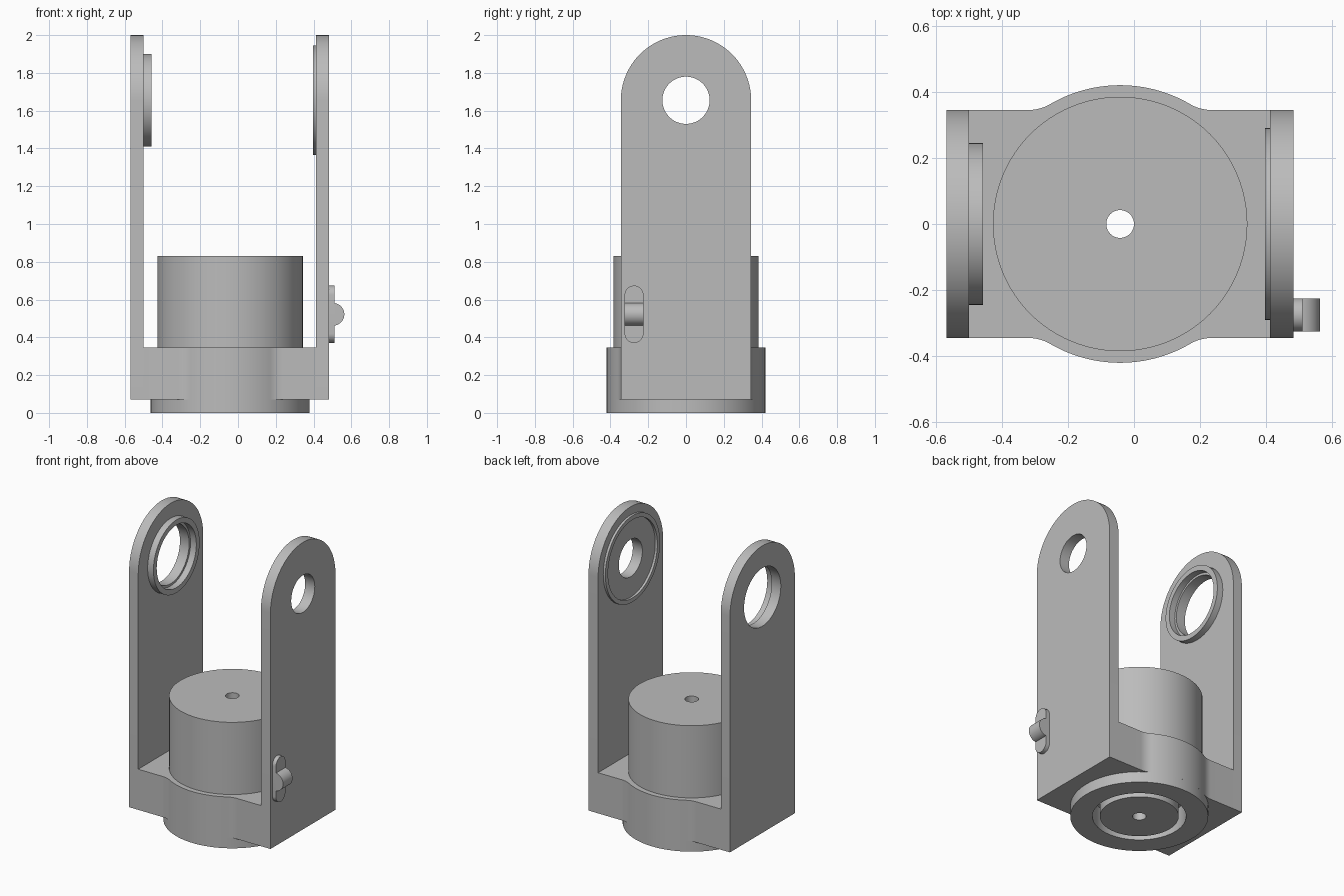
import bpy, bmesh
from math import sin, cos, pi, sqrt, atan2
from mathutils import Matrix, Vector

if "Cube" in bpy.data.objects:
    bpy.data.objects.remove(bpy.data.objects["Cube"], do_unlink=True)

# One plain grey for everything
grey = bpy.data.materials.new("machined_grey")
grey.use_nodes = True
GREY = (0.5, 0.5, 0.5, 1)
grey.diffuse_color = GREY
grey.node_tree.nodes["Principled BSDF"].inputs["Base Color"].default_value = GREY

CX = -0.042          # axis of the round housing
PIVOT_Z = 1.655      # height of the arm bores
HALF = 0.345         # half width of the arms
# Maps a flat outline (u, v) to (y, z), with thickness along x
SIDEWAYS = Matrix(((0, 0, 1, 0), (1, 0, 0, 0), (0, 1, 0, 0), (0, 0, 0, 1)))
# Maps a flat outline (u, v) to (x, z), with thickness along -y
FRONTAL = Matrix.Rotation(pi / 2, 4, "X")


def arc(cx, cy, r, a0, a1, n=32):
    return [(cx + r * cos(a0 + (a1 - a0) * i / n), cy + r * sin(a0 + (a1 - a0) * i / n))
            for i in range(n + 1)]


def circle(cx, cy, r):
    return arc(cx, cy, r, 0, 2 * pi, 96)[:-1]


def finish(bm, name):
    bmesh.ops.remove_doubles(bm, verts=bm.verts, dist=1e-5)
    bmesh.ops.recalc_face_normals(bm, faces=bm.faces)
    mesh = bpy.data.meshes.new(name)
    bm.to_mesh(mesh)
    bm.free()
    mesh.materials.append(grey)
    obj = bpy.data.objects.new(name, mesh)
    bpy.context.collection.objects.link(obj)
    bpy.ops.object.select_all(action="DESELECT")
    obj.select_set(True)
    bpy.context.view_layer.objects.active = obj
    bpy.ops.object.shade_smooth_by_angle(angle=pi / 6)
    return obj


def slab(name, loops, lo, hi, matrix=Matrix()):
    """Extrude an outline (first loop) with holes (other loops) from lo to hi."""
    bm = bmesh.new()
    edges = []
    for loop in loops:
        vs = [bm.verts.new((u, v, lo)) for u, v in loop]
        edges += [bm.edges.new((a, b)) for a, b in zip(vs, vs[1:] + vs[:1])]
    bmesh.ops.triangle_fill(bm, edges=edges, use_beauty=True, normal=(0, 0, 1))
    bmesh.ops.dissolve_limit(bm, angle_limit=0.001, verts=[], edges=bm.edges[:])
    top = bmesh.ops.extrude_face_region(bm, geom=bm.faces[:], use_keep_orig=True)
    bmesh.ops.translate(bm, vec=(0, 0, hi - lo),
                        verts=[g for g in top["geom"] if isinstance(g, bmesh.types.BMVert)])
    bm.transform(matrix)
    return finish(bm, name)


def lathe(name, profile, matrix, steps=96):
    """Spin a closed (radius, height) profile around z."""
    bm = bmesh.new()
    vs = [bm.verts.new((r, 0, h)) for r, h in profile]
    edges = [bm.edges.new((a, b)) for a, b in zip(vs, vs[1:] + vs[:1])]
    bmesh.ops.spin(bm, geom=vs + edges, cent=(0, 0, 0), axis=(0, 0, 1),
                   angle=2 * pi, steps=steps)
    bm.transform(matrix)
    return finish(bm, name)


# Round housing with centre bore, and a ring groove underneath
lathe("housing", [(0.042, 0), (0.24, 0), (0.24, 0.15), (0.285, 0.15), (0.285, 0),
                  (0.42, 0), (0.42, 0.072), (0.385, 0.072), (0.385, 0.83), (0.042, 0.83)],
      Matrix.Translation((CX, 0, 0)))

# Base block: straight sides blending into a round bulge, wrapped around the housing
R, F = 0.42, 0.13                       # bulge radius, blend radius
d = sqrt((R + F) ** 2 - (HALF + F) ** 2)
blend = atan2(HALF + F, d)
half_front = (arc(CX + d, HALF + F, F, -pi / 2, blend - pi, 10)
              + arc(CX, 0, R, blend, pi - blend, 40)[1:-1]
              + arc(CX - d, HALF + F, F, -blend, -pi / 2, 10))
right, left = 0.412, -0.5
back = [(right, HALF)] + half_front + [(left, HALF)]
outline = back + [(x, -y) for x, y in reversed(back)]
slab("base_block", [outline, circle(CX, 0, 0.385)], 0.072, 0.345)

# Upright arms with rounded tops and bores
for name, lo, hi, bore in (("right_arm", -0.568, left, 0.195), ("left_arm", right, 0.483, 0.125)):
    profile = [(-HALF, 0.072), (HALF, 0.072)] + arc(0, PIVOT_Z, HALF, 0, pi, 48)
    slab(name, [profile, circle(0, PIVOT_Z, bore)], lo, hi, SIDEWAYS)

# Raised collars on the inner arm faces
for name, outer, inner, lo, hi in (("right_collar", 0.245, 0.21, left, -0.457),
                                   ("left_collar", 0.29, 0.262, 0.396, right)):
    lathe(name, [(inner, lo), (outer, lo), (outer, hi), (inner, hi)],
          SIDEWAYS @ Matrix.Translation((0, PIVOT_Z, 0)))

# Switch on the outside of the left arm: rounded plate and rocker bump
SY, SZ, SR = -0.275, 0.522, 0.05
slab("switch_plate", [arc(SY, SZ + 0.102, SR, 0, pi, 20) + arc(SY, SZ - 0.102, SR, pi, 2 * pi, 20)],
     0.483, 0.51, SIDEWAYS)
slab("switch_bump", [[(0.49, SZ - 0.06)] + arc(0.503, SZ, 0.06, -pi / 2, pi / 2, 24)
                     + [(0.49, SZ + 0.06)]], -SY - SR, -SY + SR, FRONTAL)
